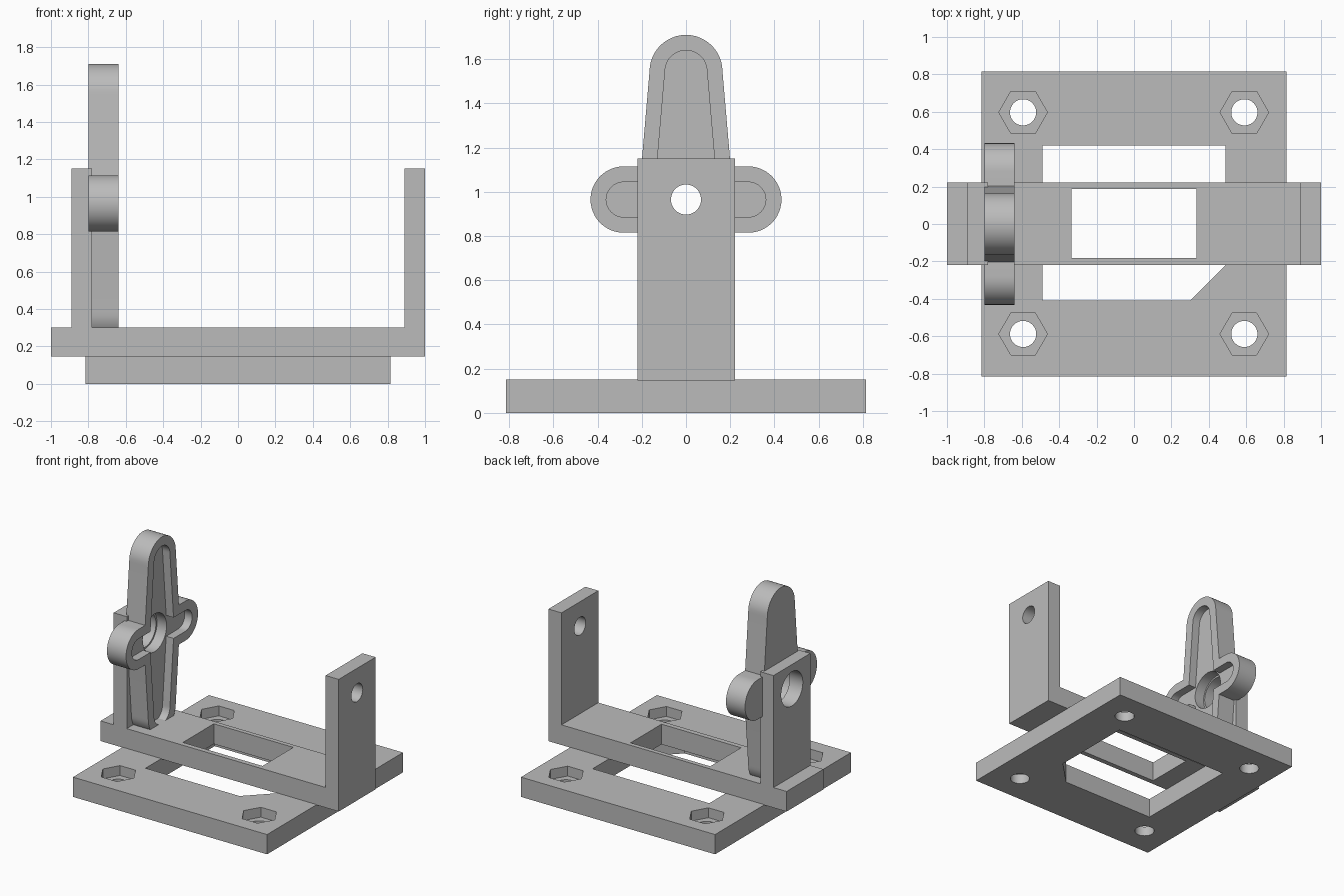
import bpy, bmesh, math
from mathutils import Vector

if "Cube" in bpy.data.objects:
    bpy.data.objects.remove(bpy.data.objects["Cube"])

grey = bpy.data.materials.new("plain grey")
grey.diffuse_color = (0.5, 0.5, 0.5, 1)
grey.use_nodes = True
grey.node_tree.nodes["Principled BSDF"].inputs["Base Color"].default_value = grey.diffuse_color


def prism(name, pts, axis, lo, hi):
    """Extrude a 2D outline along an axis: x -> (y,z), y -> (x,z), z -> (x,y)."""
    place = {"x": lambda a, b, d: (d, a, b),
             "y": lambda a, b, d: (a, d, b),
             "z": lambda a, b, d: (a, b, d)}[axis]
    bm = bmesh.new()
    face = bm.faces.new([bm.verts.new(place(a, b, lo)) for a, b in pts])
    ext = bmesh.ops.extrude_face_region(bm, geom=[face])
    step = Vector(place(0, 0, hi - lo))
    bmesh.ops.translate(bm, vec=step, verts=[v for v in ext["geom"] if isinstance(v, bmesh.types.BMVert)])
    bmesh.ops.recalc_face_normals(bm, faces=bm.faces)
    mesh = bpy.data.meshes.new(name)
    bm.to_mesh(mesh)
    bm.free()
    mesh.materials.append(grey)
    ob = bpy.data.objects.new(name, mesh)
    bpy.context.collection.objects.link(ob)
    return ob


def combine(ob, other, operation="DIFFERENCE"):
    mod = ob.modifiers.new("cut", "BOOLEAN")
    mod.operation, mod.object, mod.solver = operation, other, "EXACT"
    bpy.context.view_layer.objects.active = ob
    bpy.ops.object.modifier_apply(modifier=mod.name)
    bpy.data.objects.remove(other)


def circle(cx, cy, r, n=48):
    return [(cx + r * math.cos(math.tau * i / n), cy + r * math.sin(math.tau * i / n)) for i in range(n)]


def rect(x0, x1, y0, y1):
    return [(x0, y0), (x1, y0), (x1, y1), (x0, y1)]


def finish(ob):
    bpy.ops.object.select_all(action="DESELECT")
    ob.select_set(True)
    bpy.context.view_layer.objects.active = ob
    bpy.ops.object.shade_smooth_by_angle(angle=math.radians(30))


# Base plate with a chamfered opening and four nut pockets
base = prism("base_plate", rect(-0.815, 0.815, -0.815, 0.815), "z", 0, 0.15)
opening = [(-0.49, -0.41), (0.30, -0.41), (0.49, -0.22), (0.49, 0.42), (-0.49, 0.42)]
combine(base, prism("opening", opening, "z", -0.1, 0.3))
for x in (-0.593, 0.59):
    for y in (-0.588, 0.597):
        combine(base, prism("bolt_hole", circle(x, y, 0.07), "z", -0.1, 0.3))
        combine(base, prism("nut_pocket", circle(x, y, 0.13, 6), "z", 0.075, 0.3))
finish(base)

# U-shaped bracket: crossbar and two uprights
profile = [(-1, 0.147), (1, 0.147), (1, 1.15), (0.89, 1.15), (0.89, 0.30),
           (-0.78, 0.30), (-0.78, 1.15), (-0.89, 1.15), (-0.89, 0.30), (-1, 0.30)]
bracket = prism("bracket", profile, "y", -0.22, 0.222)
combine(bracket, prism("window", rect(-0.335, 0.333, -0.182, 0.188), "z", 0, 0.5))
HUB = 0.965
combine(bracket, prism("pivot_hole", circle(0, HUB, 0.068), "x", 0.7, 1.2))
combine(bracket, prism("hub_hole", circle(0, HUB, 0.13), "x", -1.2, -0.6))
finish(bracket)


def arm(r, reach, mid, upright):
    """Double-ended rounded arm outline around the hub, tapering from mid to r."""
    n = 24
    arc = [(r * math.cos(math.pi * i / n), reach + r * math.sin(math.pi * i / n)) for i in range(n + 1)]
    pts = arc + [(-a, -b) for a, b in arc]
    if mid > r:
        pts = [(mid, 0)] + arc + [(-mid, 0)] + [(-a, -b) for a, b in arc]
    return [(a, HUB + b) if upright else (b, HUB + a) for a, b in pts]


# Cross-shaped horn with recessed channels and a hub hole
X0, X1, FLOOR = -0.798, -0.638, -0.70
horn = prism("cross_horn", arm(0.165, 0.58, 0.215, True), "x", X0, X1)
combine(horn, prism("side_arm", arm(0.15, 0.282, 0.15, False), "x", X0, X1), "UNION")
combine(horn, prism("long_channel", arm(0.095, 0.58, 0.145, True), "x", FLOOR, -0.5))
combine(horn, prism("side_channel", arm(0.079, 0.282, 0.079, False), "x", FLOOR, -0.5))
combine(horn, prism("horn_hole", circle(0, HUB, 0.143), "x", -1, -0.5))
finish(horn)
